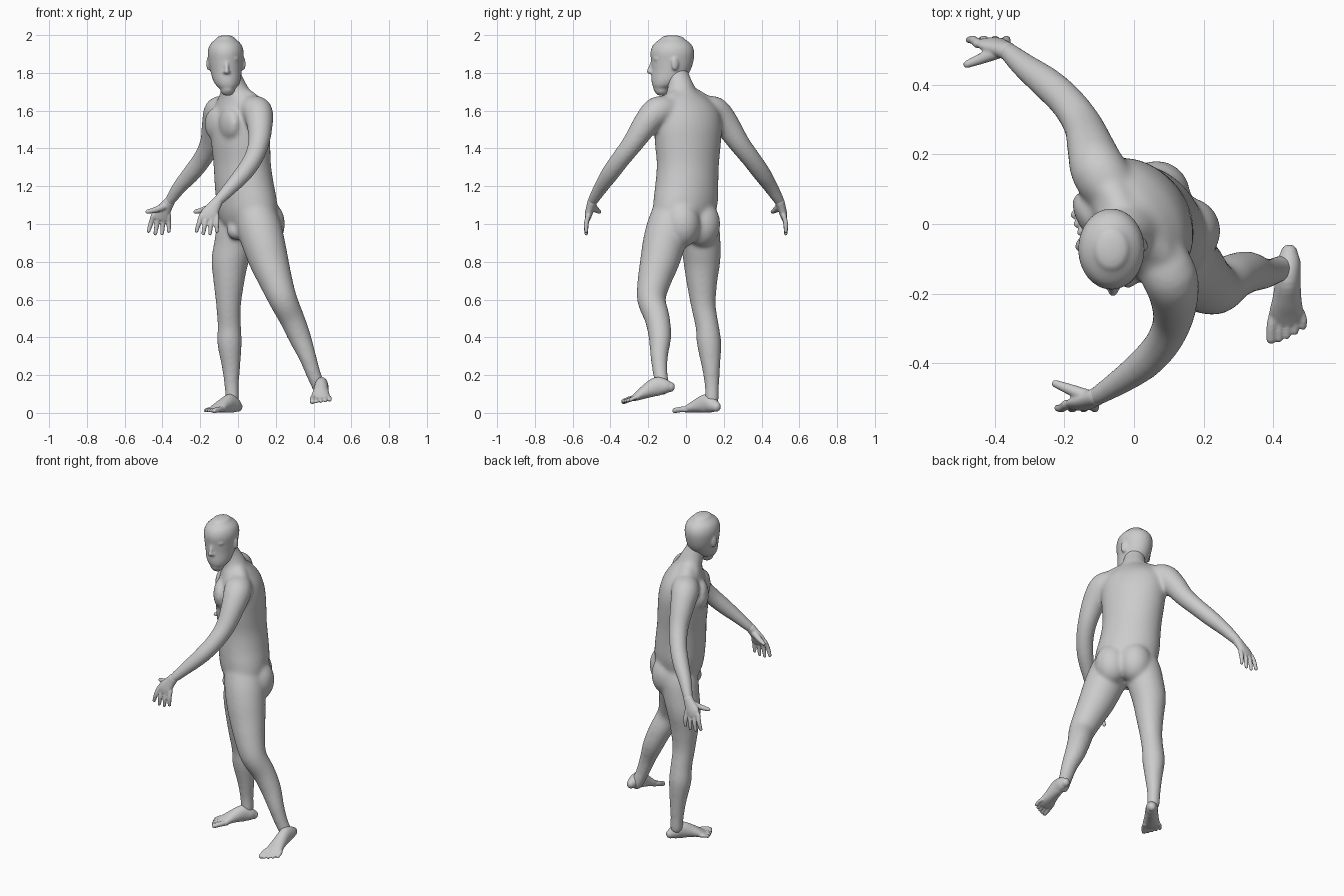
import bpy, bmesh
from math import cos, sin, radians, sqrt, pi, atan2, degrees
from mathutils import Vector, Matrix

bm = bmesh.new()
UP = Vector((0, 0, 1))


def finish(name, voxel, smooth):
    """Fuse the pieces gathered so far into one smooth-skinned object."""
    bmesh.ops.recalc_face_normals(bm, faces=bm.faces)
    mesh = bpy.data.meshes.new(name)
    bm.to_mesh(mesh)
    bm.clear()
    ob = bpy.data.objects.new(name, mesh)
    bpy.context.collection.objects.link(ob)
    skin = ob.modifiers.new("skin", 'REMESH')
    skin.mode = 'VOXEL'
    skin.voxel_size = voxel
    skin.use_smooth_shade = True
    soften = ob.modifiers.new("soften", 'SMOOTH')
    soften.factor = 0.5
    soften.iterations = smooth


def spline(rows, steps=4):
    """Catmull-Rom through rows of (x, y, z, a, b, side angle)."""
    p = [rows[0]] + list(rows) + [rows[-1]]
    out = []
    for i in range(1, len(p) - 2):
        for k in range(steps):
            t = k / steps
            out.append([0.5 * (2 * q1 + (q2 - q0) * t + (2 * q0 - 5 * q1 + 4 * q2 - q3) * t * t
                               + (3 * q1 - q0 - 3 * q2 + q3) * t ** 3)
                        for q0, q1, q2, q3 in zip(*p[i - 1:i + 3])])
    return out + [list(rows[-1])]


def loft(rows, flat=False, end=1.0, n=32):
    """Closed tube of elliptical rings with rounded ends."""
    pts = spline(rows)
    rings = []
    for i, r in enumerate(pts):
        c = Vector(r[:3])
        t = Vector(pts[min(i + 1, len(pts) - 1)][:3]) - Vector(pts[max(i - 1, 0)][:3])
        t = UP.copy() if flat else t.normalized()
        rings.append((c, t, r[3], r[4], r[5]))

    def cap(ring, sign):
        c, t, a, b, ang = ring
        return [(c + t * sign * k * min(a, b), t, a * sqrt(1.001 - q * q), b * sqrt(1.001 - q * q), ang)
                for q in (0.5, 0.85, 1.0) for k in [q if sign < 0 else q * end]]
    rings = cap(rings[0], -1)[::-1] + rings + cap(rings[-1], 1)
    loops = []
    for c, t, a, b, ang in rings:
        s = Vector((cos(radians(ang)), sin(radians(ang)), 0))
        s = (s - t * s.dot(t)).normalized()
        w = t.cross(s)
        loops.append([bm.verts.new(c + s * a * cos(2 * pi * j / n) + w * b * sin(2 * pi * j / n))
                      for j in range(n)])
    for l0, l1 in zip(loops, loops[1:]):
        for j in range(n):
            bm.faces.new((l0[j], l0[(j + 1) % n], l1[(j + 1) % n], l1[j]))
    bm.faces.new(loops[0][::-1])
    bm.faces.new(loops[-1])


def tube(rows):
    """Round tube from rows of (x, y, z, radius)."""
    loft([(x, y, z, r, r, 0) for x, y, z, r in rows])


def blob(loc, size, turn=0):
    m = Matrix.Translation(loc) @ Matrix.Rotation(radians(turn), 4, 'Z') @ Matrix.Diagonal((*size, 1))
    bmesh.ops.create_uvsphere(bm, u_segments=24, v_segments=16, radius=1, matrix=m)


def hand(x, y, z, sy):
    """Hand hanging from a wrist, thumb towards -x."""
    loft([(x, y, z, .029, .026, 0), (x - .02, y + .01 * sy, z - .03, .035, .023, 0),
          (x - .042, y + .02 * sy, z - .065, .046, .02, 0),
          (x - .048, y + .025 * sy, z - .088, .046, .016, 0)])
    for i, drop in enumerate((.158, .171, .171, .158)):
        bx, tx = x - .086 + .027 * i, x - .112 + .036 * i
        tube([(bx, y + .022 * sy, z - .075, .0135),
              ((bx + tx) / 2, y + .033 * sy, z - (.075 + drop) / 2, .0125),
              (tx, y + .033 * sy, z - drop, .010)])
    tube([(x - .025, y, z - .025, .02), (x - .075, y - .02 * sy, z - .045, .016),
          (x - .118, y - .037 * sy, z - .055, .011)])


def foot(heel, tip, inner):
    """Foot from back of heel to toe tip, both at sole level."""
    heel, tip, inner = Vector(heel), Vector(tip), Vector(inner).normalized()
    axis = tip - heel
    up = (UP - axis * UP.dot(axis) / axis.length_squared).normalized()
    ang = degrees(atan2(inner.y, inner.x))

    def at(f, lift, side=0):
        return tuple(heel + axis * f + up * lift + inner * side)
    loft([(*at(f, l), a, b, ang) for f, l, a, b in (
        (.09, .032, .025, .027), (.17, .04, .034, .039), (.32, .05, .036, .05),
        (.52, .038, .041, .037), (.68, .024, .049, .024), (.77, .017, .046, .016))])
    for i, f in enumerate((.95, .95, .92, .88, .83)):
        r = .015 if i == 0 else .0105
        side = .04 - .0225 * i
        tube([(*at(.68, .018, side * .85), r), (*at((.68 + f) / 2, .018, side), r),
              (*at(f, .012, side), r * .95)])


# Trunk, twisting from pelvis to shoulders
loft([(.052, -.008, .96, .10, .065, -50), (.052, -.008, .99, .15, .11, -50),
      (.052, -.008, 1.03, .173, .13, -50), (.05, -.006, 1.08, .184, .142, -51),
      (.043, 0, 1.14, .184, .146, -53),
      (.032, .005, 1.22, .176, .146, -55), (.022, .01, 1.32, .174, .142, -57),
      (.015, .01, 1.42, .184, .145, -59), (.012, .01, 1.52, .192, .14, -59),
      (.01, .005, 1.60, .182, .12, -59), (0, -.005, 1.66, .142, .092, -57),
      (-.012, -.018, 1.70, .09, .074, -50), (-.027, -.032, 1.75, .067, .068, -30),
      (-.045, -.05, 1.80, .06, .064, -10)], flat=True)

# Chest, buttocks, groin
for loc in ((-.047, -.110, 1.53), (-.122, .015, 1.53)):
    blob(loc, (.085, .04, .085), -59)
for loc in ((.152, -.02, 1.0), (.065, .085, 1.0)):
    blob(loc, (.097, .097, .125))
blob((-.01, -.06, .965), (.05, .05, .05))

# Arms: the y and z path is mirrored, each arm has its own x path
arm_yzr = ((.085, 1.595, .078), (.15, 1.595, .081), (.212, 1.53, .070), (.28, 1.43, .057),
           (.345, 1.345, .051), (.40, 1.27, .048), (.45, 1.195, .039), (.495, 1.12, .029))
arms = ((1, (-.055, -.10, -.122, -.145, -.188, -.245, -.31, -.362)),
        (-1, (.065, .102, .115, .11, .08, .03, -.037, -.108)))
for sy, xs in arms:
    tube([(x, y * sy, z, r) for x, (y, z, r) in zip(xs, arm_yzr)])
    tube([(-.02, -.015, 1.70, .05), (xs[0], .075 * sy, 1.65, .05), (xs[1], .14 * sy, 1.60, .055)])

# Standing leg
tube([(.015, .06, 1.04, .10), (-.005, .07, .97, .108), (-.025, .08, .88, .104), (-.043, .084, .80, .098),
      (-.048, .084, .70, .083), (-.05, .092, .57, .066), (-.046, .112, .46, .062),
      (-.045, .122, .37, .065), (-.037, .132, .25, .05), (-.034, .137, .15, .039),
      (-.03, .138, .07, .037)])

# Stepping leg
tube([(.09, -.07, 1.05, .113), (.115, -.095, .97, .117), (.138, -.118, .89, .113), (.165, -.14, .80, .104),
      (.20, -.168, .70, .089), (.238, -.183, .60, .076), (.285, -.152, .50, .067),
      (.327, -.138, .40, .06), (.367, -.142, .30, .047), (.402, -.135, .20, .039),
      (.432, -.122, .13, .037)])
finish("torso_arms_and_legs", .008, 28)

# Head
loft([(-.055, -.13, 1.717, .042, .04, 0), (-.057, -.115, 1.735, .06, .064, 0),
      (-.06, -.097, 1.765, .074, .086, 0), (-.063, -.08, 1.81, .083, .102, 0),
      (-.065, -.073, 1.86, .091, .112, 0), (-.065, -.072, 1.91, .095, .116, 0),
      (-.065, -.072, 1.95, .083, .101, 0), (-.065, -.072, 1.98, .052, .064, 0)],
     flat=True, end=.38)

# Nose, brow, lips, chin, ears
tube([(-.06, -.176, 1.865, .009), (-.06, -.187, 1.83, .011), (-.06, -.196, 1.807, .013)])
blob((-.06, -.186, 1.804), (.021, .014, .010))
for sx in (-1, 1):
    blob((-.061 + sx * .036, -.158, 1.875), (.032, .017, .012), sx * 18)
    blob((-.061 + sx * .034, -.153, 1.852), (.018, .017, .010), sx * 15)
    blob((-.064 + sx * .093, -.058, 1.848), (.010, .020, .036), sx * 20)
blob((-.057, -.170, 1.766), (.026, .012, .007))
blob((-.057, -.167, 1.753), (.023, .012, .007))
blob((-.055, -.150, 1.715), (.03, .022, .022))
finish("head", .006, 8)

# Hands
for sy, xs in arms:
    hand(xs[-1], .495 * sy, 1.12, sy)
finish("hands", .0045, 5)

# Feet
foot((.015, .18, 0), (-.165, -.045, 0), (.77, -.64, 0))
foot((.447, -.05, .112), (.433, -.342, .045), (-1, 0, 0))
finish("feet", .0045, 5)
